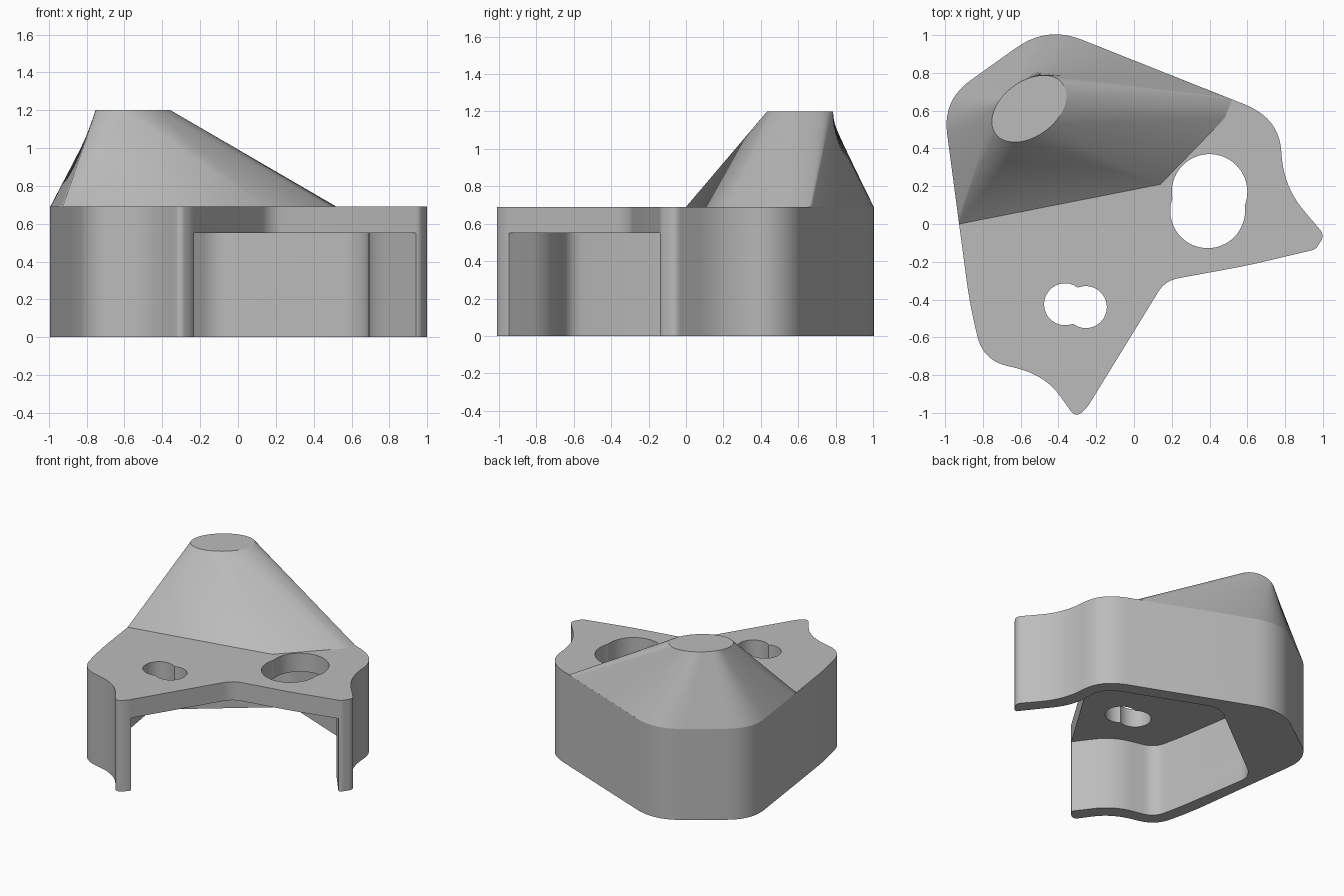
import bpy, bmesh, math
from mathutils import Vector, Matrix

if "Cube" in bpy.data.objects:
    bpy.data.objects.remove(bpy.data.objects["Cube"], do_unlink=True)

grey = bpy.data.materials.new("light_grey")
grey.use_nodes = True
grey.diffuse_color = (0.5, 0.5, 0.5, 1)
grey.node_tree.nodes["Principled BSDF"].inputs["Base Color"].default_value = (0.5, 0.5, 0.5, 1)


def rounded(corners, closed=True, steps=10):
    """Polyline through (x, y, radius) corners, each softened by a curve."""
    out, n = [], len(corners)
    for i, (x, y, r) in enumerate(corners):
        c = Vector((x, y))
        if r == 0 or (not closed and i in (0, n - 1)):
            out.append(c)
            continue
        a, b = (Vector(corners[j % n][:2]) - c for j in (i - 1, i + 1))
        a = c + a.normalized() * min(r, a.length * 0.49)
        b = c + b.normalized() * min(r, b.length * 0.49)
        for k in range(steps + 1):
            t = k / steps
            out.append(a * (1 - t) ** 2 + c * 2 * t * (1 - t) + b * t * t)
    return out


def add_object(name, bm):
    bmesh.ops.recalc_face_normals(bm, faces=bm.faces)
    mesh = bpy.data.meshes.new(name)
    bm.to_mesh(mesh)
    bm.free()
    mesh.materials.append(grey)
    obj = bpy.data.objects.new(name, mesh)
    bpy.context.collection.objects.link(obj)
    return obj


def prism(name, pts, low, high, matrix=Matrix()):
    bm = bmesh.new()
    face = bm.faces.new([bm.verts.new((p[0], p[1], low)) for p in pts])
    top = bmesh.ops.extrude_face_region(bm, geom=[face])["geom"]
    bmesh.ops.translate(bm, vec=(0, 0, high - low),
                        verts=[v for v in top if isinstance(v, bmesh.types.BMVert)])
    bm.transform(matrix)
    return add_object(name, bm)


def activate(obj):
    bpy.ops.object.select_all(action='DESELECT')
    obj.select_set(True)
    bpy.context.view_layer.objects.active = obj


def cut(target, cutter):
    cutter.hide_render = True
    mod = target.modifiers.new("cut", 'BOOLEAN')
    mod.operation, mod.solver, mod.object = 'DIFFERENCE', 'EXACT', cutter
    activate(target)
    bpy.ops.object.modifier_apply(modifier=mod.name)
    bpy.data.objects.remove(cutter, do_unlink=True)


# Body: full outline, clockwise from the front tip
SIDE, BACK = (-1.013, .655, .18), (-.461, 1.049, .2)
outline = [(-.31, -1.025, .05), (-.47, -.8, .16), (-.8, -.72, .13), (-.87, -.42, .13),
           SIDE, BACK, (.77, .56, .2), (.79, .2, .2), (1.01, -.06, .04), (.96, -.135, .02),
           (.6, -.22, .1), (.165, -.3, .07), (-.25, -.975, .03)]
body = prism("body", rounded(outline), 0, .69)

# Cavity under the top plate, open at the front
cavity = [(-.23, -.95, 0), (-.41, -.71, .14), (-.72, -.64, .09), (-.77, -.41, .1),
          (-.87, .21, .1), (-.107, .8, .1), (.69, .48, .14), (.69, .18, .14),
          (.94, -.14, 0), (1.1, -.5, 0), (.1, -1.3, 0)]
cut(body, prism("cavity_cutter", rounded(cavity), -.2, .55))

# Step under the side walls, with a concave fillet against the rear block
step = [(0, -.2)]
for k in range(11):
    t = math.radians(9 * k)
    step.append((.12 - .12 * math.cos(t), .11 * math.sin(t)))
step += [(3, .11), (3, -.2)]
front, across = Vector((.607, -.795, 0)), Vector((.795, .607, 0))
frame = Matrix((front, (0, 0, 1), across)).transposed().to_4x4()
frame.translation = (-.5, .5, 0)
cut(body, prism("step_cutter", step, -2, 2, frame))

# Two double-circle holes through the plate
for x, y, r in [(.4, .17, .2), (.39, .07, .198), (-.365, -.425, .111), (-.255, -.44, .111)]:
    ring = [(x + r * math.cos(a * math.tau / 64), y + r * math.sin(a * math.tau / 64))
            for a in range(64)]
    cut(body, prism("hole_cutter", ring, .3, .9))

# Tower: ruled loft from the rear outline to a tilted ellipse
tilt = Matrix.Rotation(math.radians(37), 2)


def rim(deg):
    t = math.radians(deg)
    return Vector((-.555, .61)) + tilt @ Vector((.222, 0)) * math.cos(t) \
        + tilt @ Vector((0, .145)) * math.sin(t)


start, end = (-.926, 0, 0), (.52, .659, 0)
rear = []
curve = rounded([start, SIDE, BACK, end], closed=False)
for p, q in zip(curve, curve[1:]):
    n = max(1, round((q - p).length / .04))
    rear += [p.lerp(q, k / n) for k in range(n)]
rear.append(curve[-1])
lengths = [0]
for p, q in zip(rear, rear[1:]):
    lengths.append(lengths[-1] + (q - p).length)
pairs = [(p, 153 - 131 * s / lengths[-1]) for p, s in zip(rear, lengths)]
# Each front corner fans out to its own arc of the ellipse
fans = [(end[:2], 22, -48), ((.48, .56), -48, -77), ((.14, .21), -77, -126),
        (start[:2], -126, -207)]
for p, a, b in fans:
    pairs += [(Vector(p), a + (b - a) * k / 10) for k in range(11)]

bm = bmesh.new()
base = [bm.verts.new((*p, .69)) for p, a in pairs]
top = [bm.verts.new((*rim(a), 1.2)) for p, a in pairs]
for i in range(len(pairs)):
    j = (i + 1) % len(pairs)
    bm.faces.new((base[i], base[j], top[j], top[i]))
bm.faces.new(top)
bmesh.ops.remove_doubles(bm, verts=bm.verts, dist=.0005)
tower = add_object("tower", bm)

for obj in (body, tower):
    activate(obj)
    bpy.ops.object.shade_smooth_by_angle(angle=math.radians(25))
